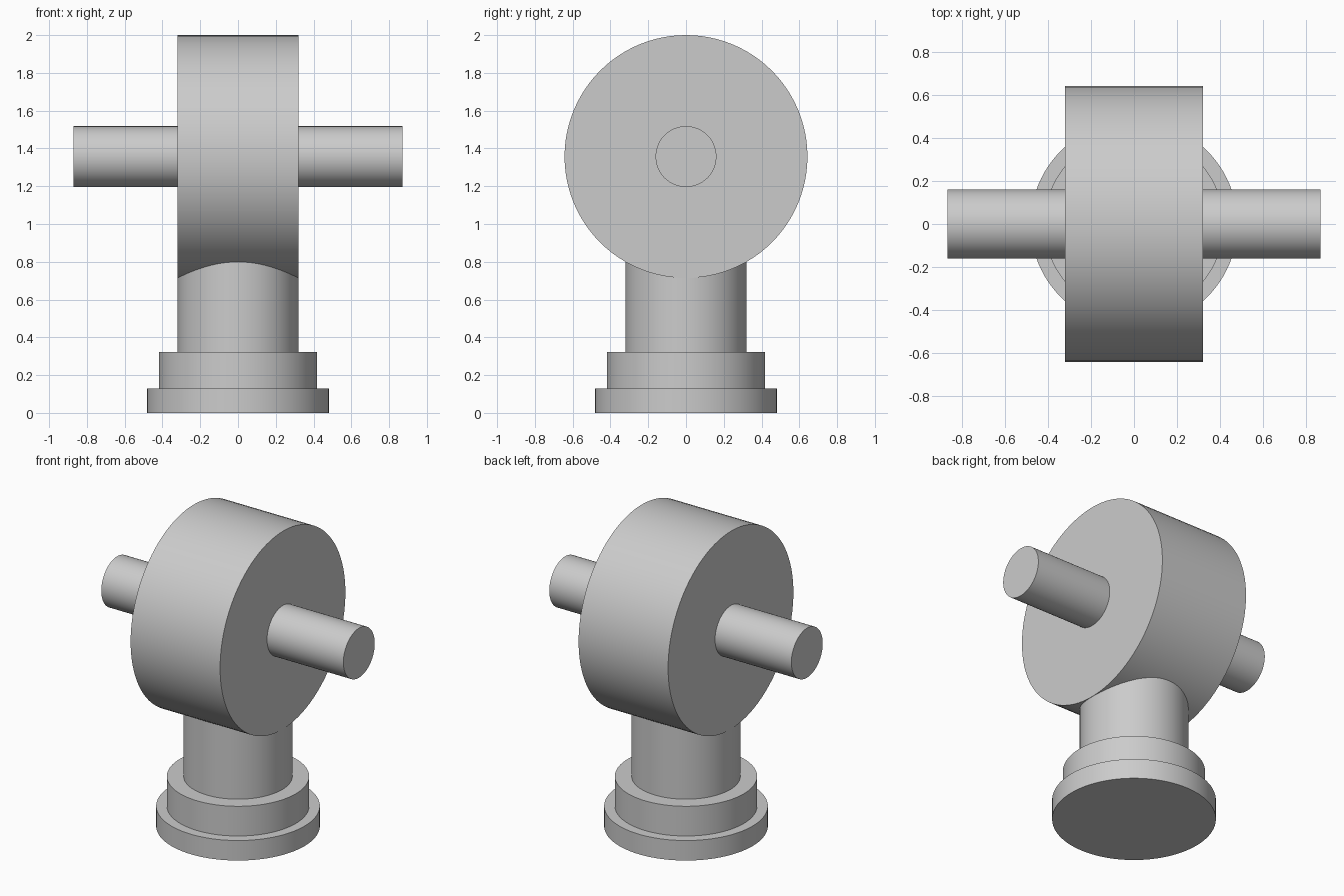
import bpy
import math

cube = bpy.data.objects.get("Cube")
if cube:
    bpy.data.objects.remove(cube, do_unlink=True)

# Single plain grey
grey = bpy.data.materials.new("plain_grey")
grey.use_nodes = True
colour = (0.6, 0.6, 0.6, 1)
grey.diffuse_color = colour
grey.node_tree.nodes["Principled BSDF"].inputs["Base Color"].default_value = colour


def cylinder(name, radius, length, centre_z, along_x=False):
    """Smooth cylinder centred on the z axis, upright or lying along x."""
    bpy.ops.mesh.primitive_cylinder_add(
        vertices=96, radius=radius, depth=length, location=(0, 0, centre_z),
        rotation=(0, math.pi / 2 if along_x else 0, 0))
    part = bpy.context.object
    part.name = name
    part.data.materials.append(grey)
    bpy.ops.object.shade_smooth_by_angle(angle=math.radians(30))
    return part


def upright(name, radius, bottom, top):
    return cylinder(name, radius, top - bottom, (bottom + top) / 2)


WHEEL_RADIUS = 0.643
HUB_Z = 2 - WHEEL_RADIUS

# Stepped stand
upright("base_plate", 0.482, 0, 0.13)
upright("base_step", 0.419, 0.13, 0.323)
upright("column", 0.32, 0.323, 0.9)

# Wheel with the axle through it
cylinder("wheel", WHEEL_RADIUS, 0.643, HUB_Z, along_x=True)
cylinder("axle", 0.161, 1.74, HUB_Z, along_x=True)
